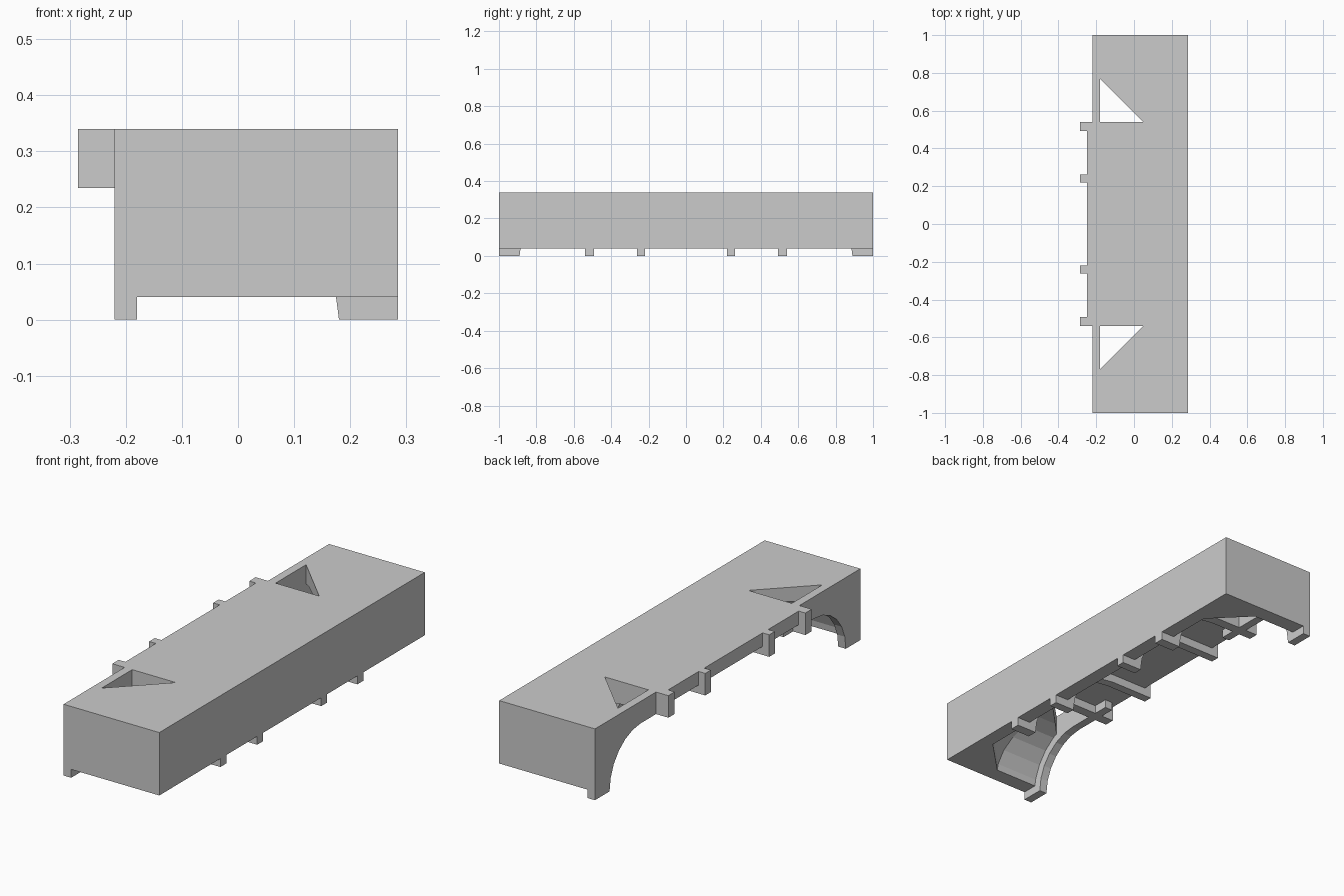
import bpy, bmesh
from math import sin, cos, radians, sqrt

if "Cube" in bpy.data.objects:
    bpy.data.objects.remove(bpy.data.objects["Cube"])

STEPS = 6            # facets in each quarter vault
R_IN, R_OUT = 0.235, 0.275
CX, CY = -0.055, 0.655   # vault centres along x (long side) and y (ends)


def prism(name, pts, place, a, b):
    """Extrude a 2D profile from a to b; place maps (u, v, w) to xyz."""
    bm = bmesh.new()
    lo = [bm.verts.new(place(u, v, a)) for u, v in pts]
    hi = [bm.verts.new(place(u, v, b)) for u, v in pts]
    bm.faces.new(lo)
    bm.faces.new(hi[::-1])
    n = len(pts)
    for i in range(n):
        j = (i + 1) % n
        bm.faces.new((lo[i], lo[j], hi[j], hi[i]))
    bmesh.ops.recalc_face_normals(bm, faces=bm.faces)
    me = bpy.data.meshes.new(name)
    bm.to_mesh(me)
    bm.free()
    ob = bpy.data.objects.new(name, me)
    bpy.context.collection.objects.link(ob)
    return ob


def arc(c, r):
    """Quarter arc from the floor up to the crown."""
    return [(c + r * cos(radians(90 * i / STEPS)), r * sin(radians(90 * i / STEPS)))
            for i in range(STEPS + 1)]


def void(c, r, start):
    return [(start, -0.1), (c + r, -0.1)] + arc(c, r) + [(start, r)]


def boolean(ob, tool, op):
    m = ob.modifiers.new(op.lower(), 'BOOLEAN')
    m.operation = op
    m.solver = 'EXACT'
    m.object = tool
    bpy.context.view_layer.objects.active = ob
    bpy.ops.object.modifier_apply(modifier=m.name)
    bpy.data.objects.remove(tool)


def along_y(u, v, w):
    return (u, w, v)


# Main slab, stepped outwards along the open side
outline = [(0.285, -1), (0.285, 1), (-0.18, 1), (-0.18, 0.54), (-0.25, 0.54),
           (-0.25, -0.54), (-0.18, -0.54), (-0.18, -1)]
slab = prism("vaulted_slab", outline, lambda u, v, w: (u, v, w), 0.04, 0.34)

# Long quarter vault under the middle
boolean(slab, prism("vault_cutter", void(CX, R_OUT, -0.4), along_y, -0.54, 0.54), 'DIFFERENCE')

for s in (-1, 1):
    # Mitred corner vault: side, end and diagonal vaults intersected
    k = 1 / sqrt(2)
    corner = prism("corner_cutter", void(CX, R_OUT, -0.3),
                   lambda u, v, w: (u, s * w, v), 0.53, 1.2)
    end = prism("end_cutter", void(CY, R_OUT, 0.2),
                lambda u, v, w: (w, s * u, v), -0.35, 0.6)
    diagonal = prism("diagonal_cutter", void(0.59 * k, R_OUT, -0.5),
                     lambda u, v, w: ((u + w) * k, s * (u - w) * k, v), -1.5, 1.5)
    boolean(corner, end, 'INTERSECT')
    boolean(corner, diagonal, 'INTERSECT')
    boolean(slab, corner, 'DIFFERENCE')
    # Triangular opening through the top
    tri = [(-0.2, 0.54), (0.05, 0.54), (-0.2, 0.79)]
    boolean(slab, prism("opening_cutter", tri, lambda u, v, w: (u, s * v, w), -0.1, 0.5),
            'DIFFERENCE')

    # Arched side panel with a corner leg
    panel = ([(1, 0)] + arc(CY, R_IN) +
             [(0.42, 0.235), (0.42, 0.275), (0.54, 0.275), (0.54, 0.34), (1, 0.34)])
    prism("arched_panel", panel, lambda u, v, w: (w, s * u, v), -0.22, -0.18)

    # Ribs lining the vault, with a foot and a projecting end block
    outer = [p for p in arc(CX, R_OUT)[::-1] if p[1] > 0.04]
    rib = ([(0.285, 0)] + arc(CX, R_IN) +
           [(-0.285, 0.235), (-0.285, 0.34), (-0.25, 0.34), (-0.25, 0.275)] +
           outer + [(0.217, 0.04), (0.285, 0.04)])
    for a, b in ((0.22, 0.262), (0.492, 0.54)):
        prism("vault_rib", rib, along_y, s * a, s * b)
